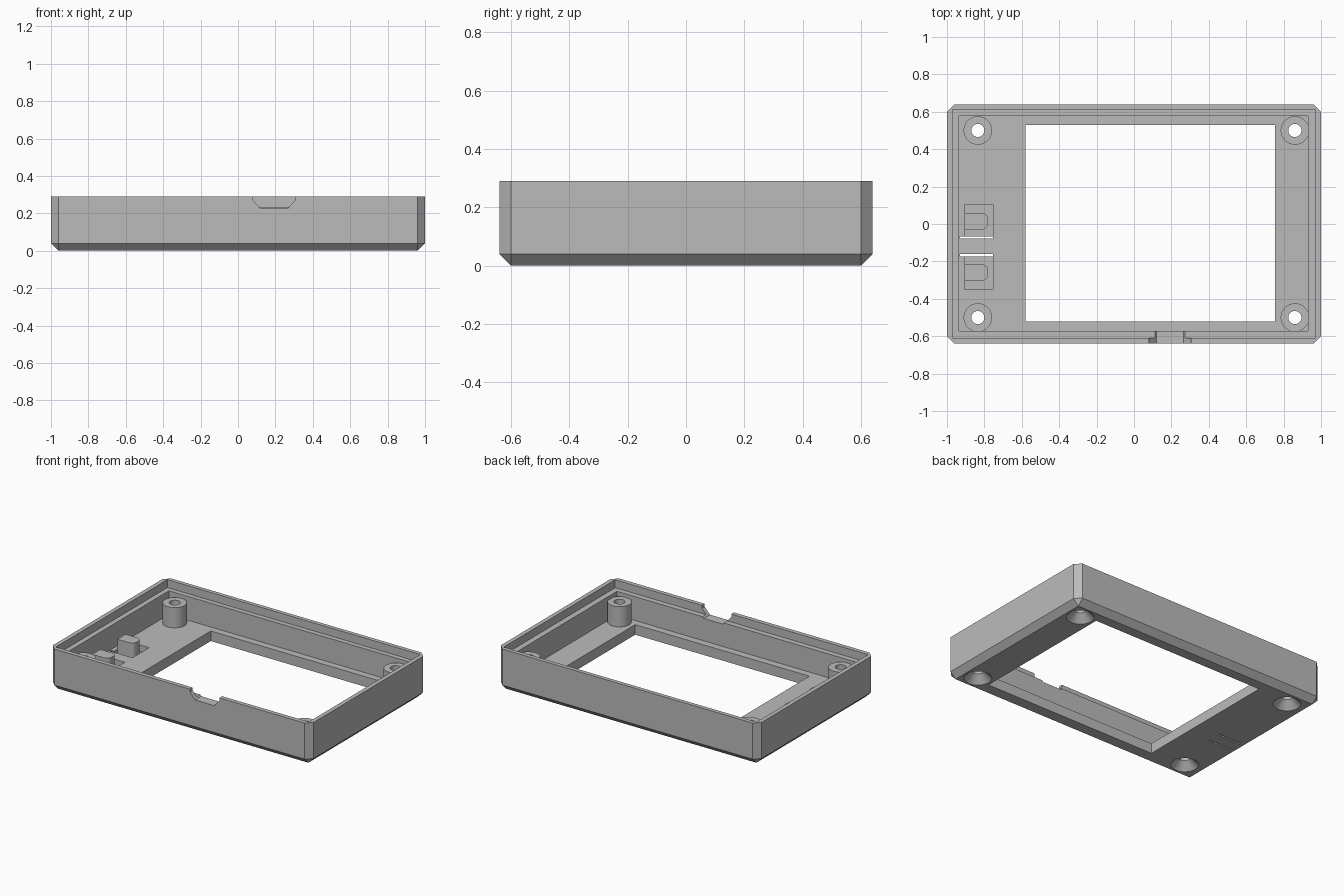
import bpy, bmesh, math

cube = bpy.data.objects.get("Cube")
if cube:
    bpy.data.objects.remove(cube, do_unlink=True)

grey = bpy.data.materials.new("plain grey")
grey.use_nodes = True
GREY = (0.5, 0.5, 0.5, 1)
grey.diffuse_color = GREY
grey.node_tree.nodes["Principled BSDF"].inputs["Base Color"].default_value = GREY

HEIGHT, FLOOR, LEDGE, BOSS_TOP = 0.29, 0.07, 0.235, 0.21


def hull(name, points):
    """Convex solid around the given points."""
    bm = bmesh.new()
    for p in points:
        bm.verts.new(p)
    bmesh.ops.convex_hull(bm, input=bm.verts)
    bmesh.ops.dissolve_limit(bm, angle_limit=0.01, verts=bm.verts, edges=bm.edges)
    bmesh.ops.recalc_face_normals(bm, faces=bm.faces)
    mesh = bpy.data.meshes.new(name)
    bm.to_mesh(mesh)
    bm.free()
    mesh.materials.append(grey)
    obj = bpy.data.objects.new(name, mesh)
    bpy.context.collection.objects.link(obj)
    return obj


def box(name, x0, x1, y0, y1, z0, z1):
    return hull(name, [(x, y, z) for x in (x0, x1) for y in (y0, y1) for z in (z0, z1)])


def cone(name, x, y, z0, r0, z1, r1, sides=48):
    turns = [2 * math.pi * i / sides for i in range(sides)]
    return hull(name, [(x + r * math.cos(a), y + r * math.sin(a), z)
                       for z, r in ((z0, r0), (z1, r1)) for a in turns])


def combine(target, tool, operation):
    mod = target.modifiers.new("combine", "BOOLEAN")
    mod.operation = operation
    mod.solver = "EXACT"
    mod.object = tool
    tool.hide_render = True
    with bpy.context.temp_override(object=target, active_object=target,
                                   selected_objects=[target]):
        bpy.ops.object.modifier_apply(modifier=mod.name)
    bpy.data.objects.remove(tool, do_unlink=True)


# Outer shell with chamfered corners and bottom edge
W, D, C = 1.0, 0.64, 0.04
points = []
for sx in (-1, 1):
    for sy in (-1, 1):
        points.append((sx * (W - C), sy * (D - C), 0))
        for z in (C, HEIGHT):
            points += [(sx * W, sy * (D - C), z), (sx * (W - C), sy * D, z)]
case = hull("case_shell", points)

# Cavity, stepped lip and display window
combine(case, box("cavity", -0.935, 0.93, -0.572, 0.578, FLOOR, 0.5), "DIFFERENCE")
combine(case, box("lip_step", -0.97, 0.97, -0.61, 0.612, LEDGE, 0.5), "DIFFERENCE")
combine(case, box("window", -0.58, 0.755, -0.522, 0.53, -0.1, 0.2), "DIFFERENCE")

# Cable notch in the front wall
outline = [(0.08, 0.4), (0.08, 0.27), (0.12, 0.225),
           (0.265, 0.225), (0.305, 0.27), (0.305, 0.4)]
combine(case, hull("notch", [(x, y, z) for x, z in outline for y in (-0.8, -0.55)]),
        "DIFFERENCE")

# Screw bosses with countersunk holes
for x in (-0.835, 0.86):
    for y in (-0.5, 0.5):
        combine(case, cone("boss", x, y, 0.05, 0.076, BOSS_TOP, 0.076), "UNION")
        combine(case, cone("hole", x, y, -0.1, 0.035, 0.4, 0.035), "DIFFERENCE")
        combine(case, cone("countersink", x, y, -0.01, 0.097, 0.053, 0.034), "DIFFERENCE")

# Flexing push tabs: thin pocket, open slit and raised button
for name, y0, y1, slit in (("rear", -0.075, 0.105, -0.072),
                           ("front", -0.35, -0.17, -0.167)):
    combine(case, box("pocket", -0.905, -0.755, y0, y1, 0.025, 0.1), "DIFFERENCE")
    combine(case, box("slit", -0.93, -0.755, slit - 0.006, slit + 0.006, -0.1, 0.1),
            "DIFFERENCE")
    mid = (y0 + y1) / 2
    pts = []
    for z in (0.02, 0.14):
        for s in (-1, 1):
            pts.append((-0.905, mid + s * 0.045, z))
            for i in range(7):
                a = math.pi / 2 * i / 6
                pts.append((-0.815 + 0.035 * math.cos(a),
                            mid + s * (0.01 + 0.035 * math.sin(a)), z))
    hull(name + "_push_button", pts)

# Smooth the round walls, keep edges crisp
for obj in bpy.context.scene.objects:
    if obj.type == "MESH" and obj.name.startswith(("case", "rear", "front")):
        bpy.ops.object.select_all(action="DESELECT")
        obj.select_set(True)
        bpy.context.view_layer.objects.active = obj
        bpy.ops.object.shade_smooth_by_angle(angle=math.radians(25))
